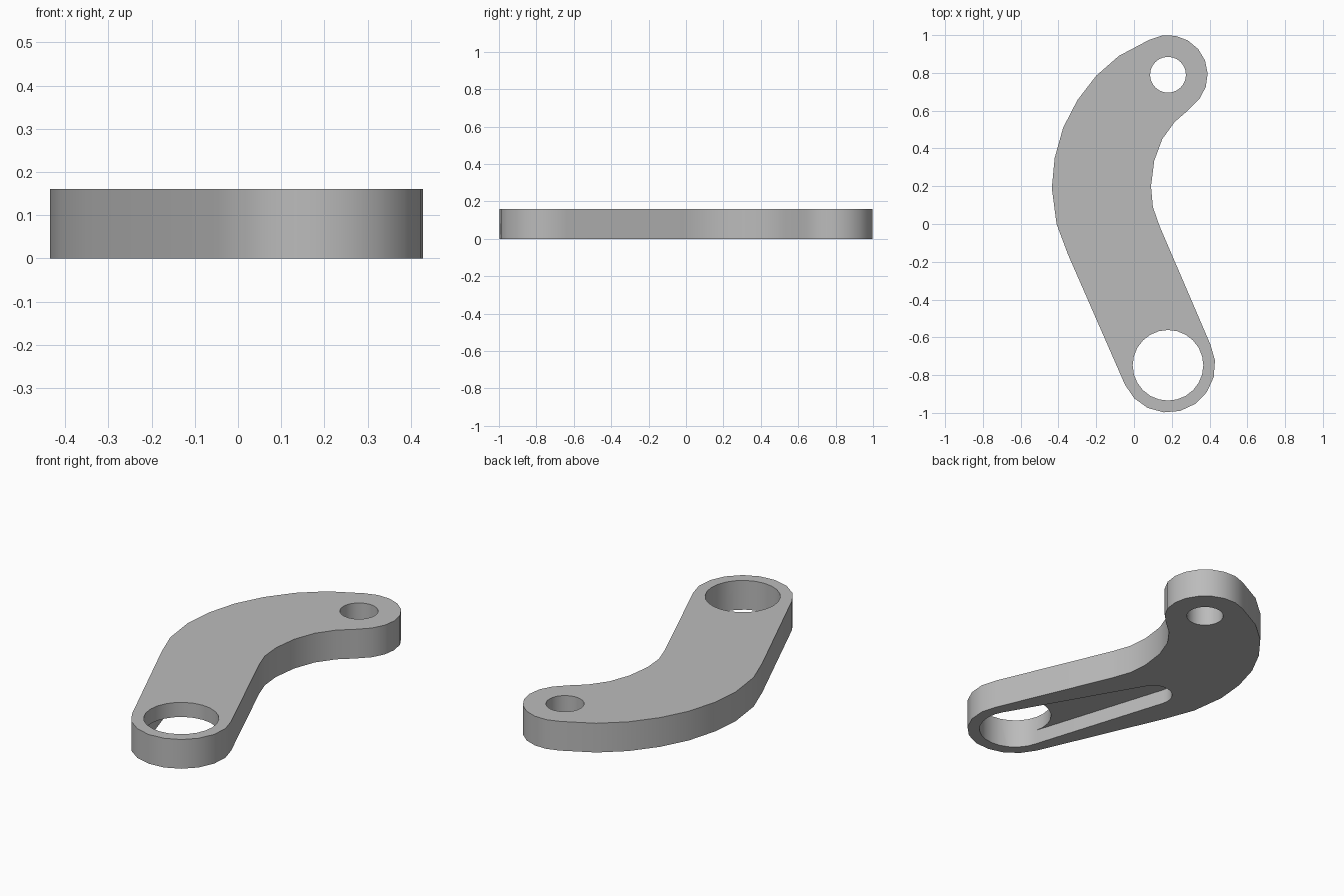
import bpy, bmesh
from math import cos, sin, radians, atan2, asin, degrees

cube = bpy.data.objects.get("Cube")
if cube:
    bpy.data.objects.remove(cube, do_unlink=True)

THICK = 0.16
BIG, SMALL = (0.18, -0.748), (0.18, 0.79)      # eye centres


def arc(centre, r, start, end, n):
    """Points along an arc, both ends included, angles in degrees."""
    angles = [radians(start + (end - start) * i / n) for i in range(n + 1)]
    return [(centre[0] + r * cos(a), centre[1] + r * sin(a)) for a in angles]


def prism(name, points, z0, z1):
    """Extrude a closed outline between two heights."""
    bm = bmesh.new()
    face = bm.faces.new([bm.verts.new((x, y, z0)) for x, y in points])
    top = bmesh.ops.extrude_face_region(bm, geom=[face])["geom"]
    verts = [v for v in top if isinstance(v, bmesh.types.BMVert)]
    bmesh.ops.translate(bm, verts=verts, vec=(0, 0, z1 - z0))
    bmesh.ops.recalc_face_normals(bm, faces=bm.faces)
    mesh = bpy.data.meshes.new(name)
    bm.to_mesh(mesh)
    bm.free()
    obj = bpy.data.objects.new(name, mesh)
    bpy.context.collection.objects.link(obj)
    return obj


# Curved arm: rounded ends joined by the inner and outer bend
inner_bend = [(0.29, 0.605), (0.215, 0.54), (0.15, 0.45), (0.107, 0.335),
              (0.09, 0.20), (0.10, 0.09), (0.135, -0.01)]
outer_bend = [(-0.08, 0.89), (-0.20, 0.785), (-0.30, 0.655), (-0.375, 0.51),
              (-0.42, 0.35), (-0.435, 0.19), (-0.41, 0.0), (-0.35, -0.16)]
outline = (arc(SMALL, 0.21, -37, 118, 8) + outer_bend
           + arc(BIG, 0.25, 204, 386, 9) + inner_bend[::-1])
arm = prism("curved_arm", outline, 0, THICK)

# Tapered slot in the underside, running from the large eye to the bend
reach, end_r, start_r = 0.80, 0.10, 0.186
heading = atan2(0.916, -0.402)
end = (BIG[0] + reach * cos(heading), BIG[1] + reach * sin(heading))
side = 90 - degrees(asin((start_r - end_r) / reach))
mid = degrees(heading)
slot = (arc(end, end_r, mid - side, mid + side, 12)
        + arc(BIG, start_r, mid + side, mid - side, 1))

cutters = [
    prism("large_eye_cutter", arc(BIG, 0.187, 0, 345, 23), -0.1, 0.3),
    prism("small_eye_cutter", arc(SMALL, 0.095, 0, 345, 23), -0.1, 0.3),
    prism("slot_cutter", slot, -0.1, THICK / 2),
]
bpy.context.view_layer.objects.active = arm
for cutter in cutters:
    cutter.hide_render = True
    mod = arm.modifiers.new(cutter.name, "BOOLEAN")
    mod.operation, mod.solver, mod.object = "DIFFERENCE", "EXACT", cutter
    bpy.ops.object.modifier_apply(modifier=mod.name)
    bpy.data.objects.remove(cutter, do_unlink=True)

# Grey metal finish
grey = bpy.data.materials.new("grey_metal")
grey.use_nodes = True
colour = (0.5, 0.5, 0.5, 1)
grey.diffuse_color = colour
grey.node_tree.nodes["Principled BSDF"].inputs["Base Color"].default_value = colour
arm.data.materials.clear()
arm.data.materials.append(grey)

bpy.ops.object.select_all(action="DESELECT")
arm.select_set(True)
bpy.ops.object.shade_smooth_by_angle(angle=radians(35))
